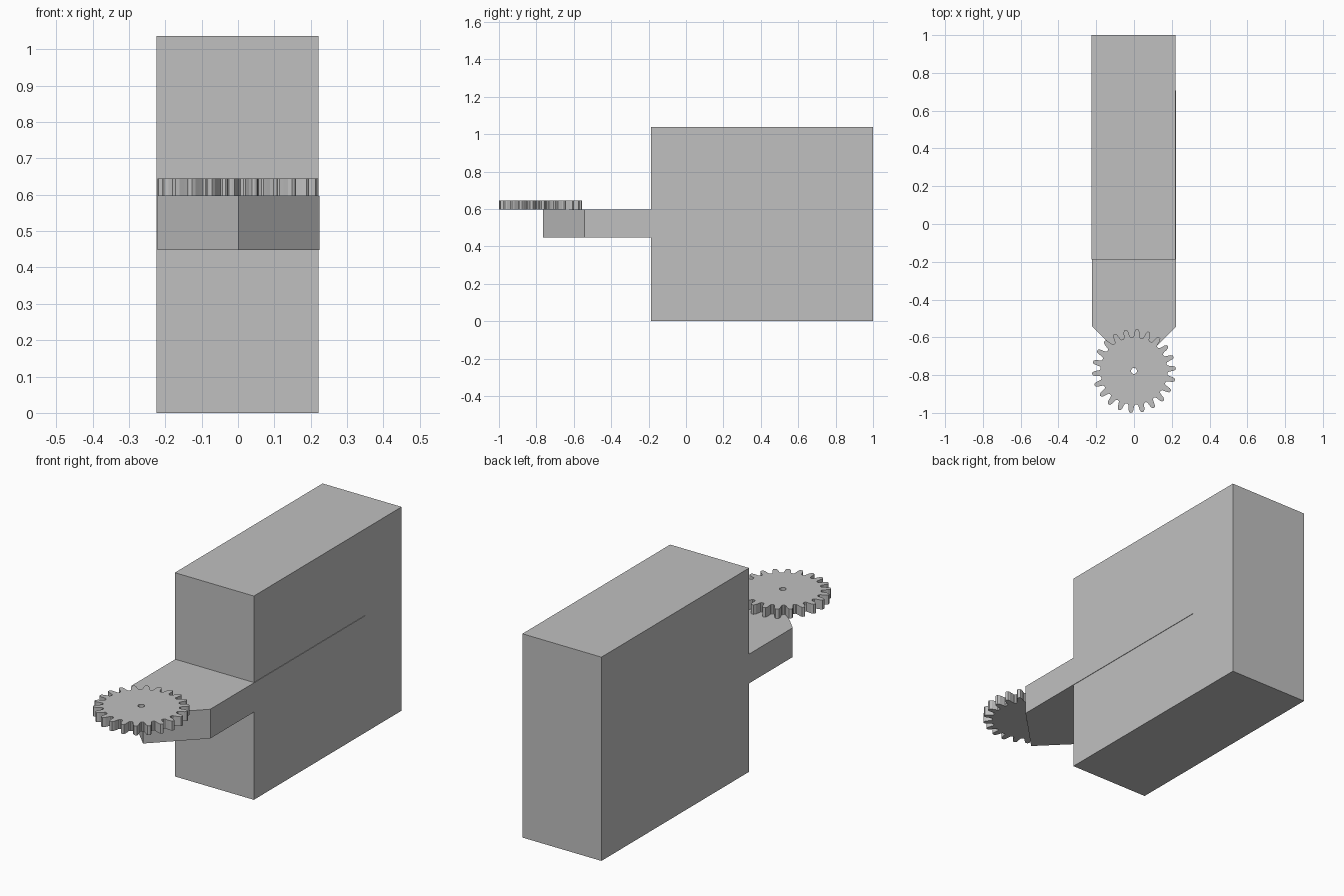
import bpy, bmesh, math

old = bpy.data.objects.get("Cube")
if old:
    bpy.data.objects.remove(old, do_unlink=True)

# Single plain grey
grey = bpy.data.materials.new("plain_grey")
grey.use_nodes = True
colour = (0.53, 0.53, 0.53, 1)
grey.diffuse_color = colour
grey.node_tree.nodes["Principled BSDF"].inputs["Base Color"].default_value = colour


def finish(name, bm):
    bmesh.ops.recalc_face_normals(bm, faces=bm.faces)
    mesh = bpy.data.meshes.new(name)
    bm.to_mesh(mesh)
    bm.free()
    mesh.materials.append(grey)
    obj = bpy.data.objects.new(name, mesh)
    bpy.context.collection.objects.link(obj)
    return obj


def prism(name, outline, z0, z1):
    """Extrude a flat outline from z0 up to z1."""
    bm = bmesh.new()
    face = bm.faces.new([bm.verts.new((x, y, z0)) for x, y in outline])
    ext = bmesh.ops.extrude_face_region(bm, geom=[face])
    top = [v for v in ext["geom"] if isinstance(v, bmesh.types.BMVert)]
    bmesh.ops.translate(bm, verts=top, vec=(0, 0, z1 - z0))
    return finish(name, bm)


# Large block
prism("body_block", [(-0.224, -0.188), (0.221, -0.188), (0.221, 1), (-0.224, 1)], 0, 1.037)

# Pointed arm set into the block, just proud of its left side
prism("support_arm", [(-0.2215, 0.708), (-0.2215, -0.542), (0.001, -0.765),
                      (0.2235, -0.542), (0.2235, 0.708)], 0.448, 0.597)

# Gear with rounded teeth and a small bore
TEETH = 22
CENTRE_Y = -0.778
PHASE = math.radians(85.5)
# (fraction of tooth pitch, radius) across one tooth
TOOTH = [(-0.42, 0.177), (-0.32, 0.181), (-0.26, 0.194), (-0.21, 0.209), (-0.12, 0.220),
         (0, 0.222), (0.12, 0.220), (0.21, 0.209), (0.26, 0.194), (0.32, 0.181), (0.42, 0.177)]
outer = []
for i in range(TEETH):
    for frac, r in TOOTH:
        a = PHASE + (i + frac) * math.tau / TEETH
        outer.append((r * math.cos(a), CENTRE_Y + r * math.sin(a)))
gear = prism("gear", outer, 0.597, 0.645)

# Bore cutter
bm = bmesh.new()
bmesh.ops.create_cone(bm, cap_ends=True, segments=24, radius1=0.016, radius2=0.016, depth=0.2)
bmesh.ops.translate(bm, verts=bm.verts, vec=(0, CENTRE_Y, 0.62))
cutter = finish("bore_cutter", bm)
cutter.hide_render = True
cutter.hide_viewport = True
cut = gear.modifiers.new("bore", "BOOLEAN")
cut.operation = "DIFFERENCE"
cut.solver = "EXACT"
cut.object = cutter
